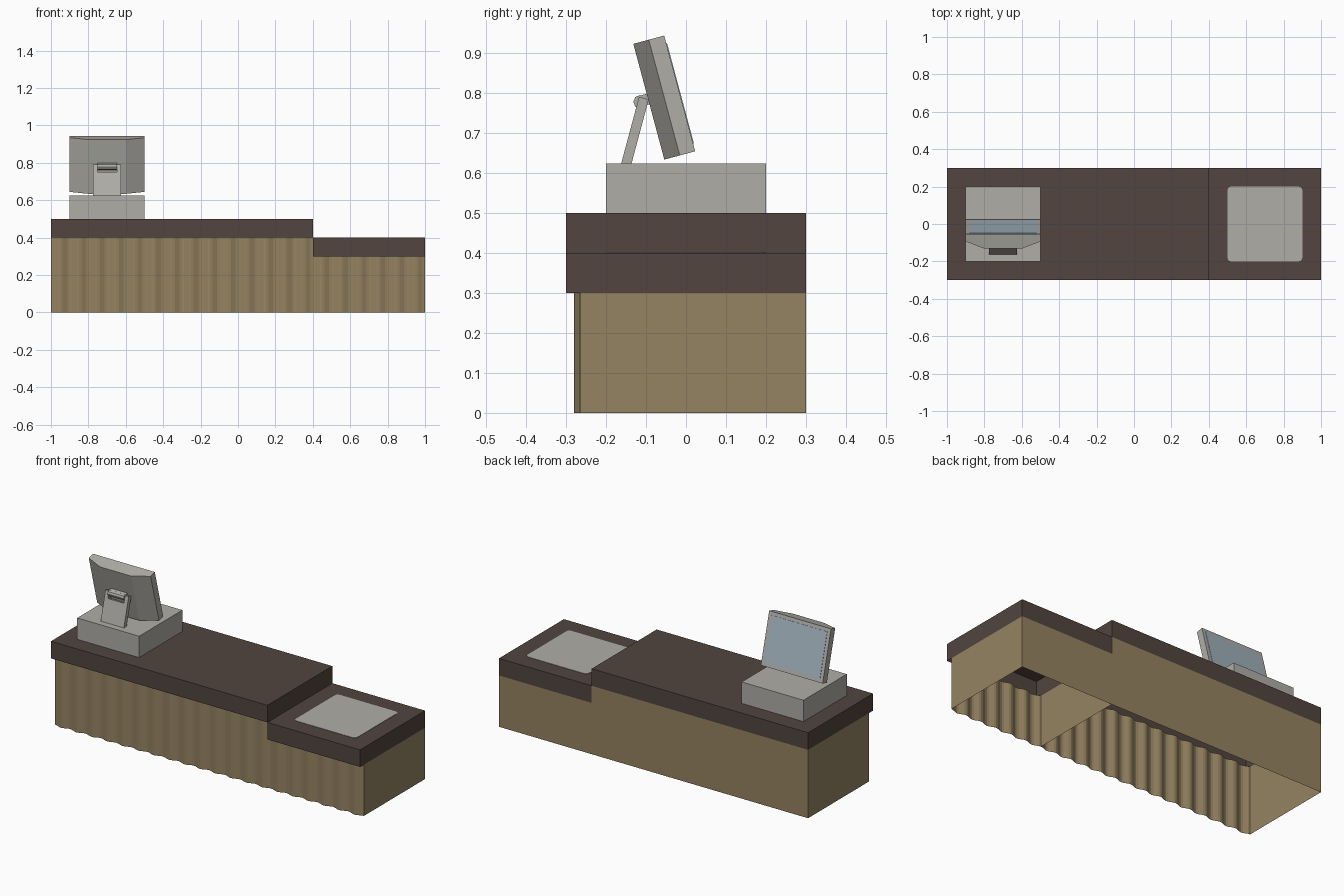
import bpy, bmesh, math

if "Cube" in bpy.data.objects:
    bpy.data.objects.remove(bpy.data.objects["Cube"])


def material(name, rgb):
    m = bpy.data.materials.new(name)
    m.diffuse_color = (*rgb, 1)
    m.use_nodes = True
    m.node_tree.nodes["Principled BSDF"].inputs["Base Color"].default_value = m.diffuse_color
    return m


BROWN = material("dark_brown", (0.085, 0.060, 0.050))
WOOD = material("tan_wood", (0.30, 0.227, 0.119))
GREY = material("light_grey", (0.43, 0.423, 0.39))
BLUE = material("screen_blue", (0.36, 0.45, 0.51))


def prism(name, outline, z0, z1, mat, loc=(0, 0, 0), rot=(0, 0, 0),
          top=True, bottom=True, closed=True):
    """Extrude a counter-clockwise xy outline from z0 to z1."""
    bm = bmesh.new()
    lo = [bm.verts.new((x, y, z0)) for x, y in outline]
    hi = [bm.verts.new((x, y, z1)) for x, y in outline]
    n = len(outline)
    for i in range(n if closed else n - 1):
        j = (i + 1) % n
        bm.faces.new((lo[i], lo[j], hi[j], hi[i]))
    if top:
        bm.faces.new(hi)
    if bottom:
        bm.faces.new(lo[::-1])
    me = bpy.data.meshes.new(name)
    bm.to_mesh(me)
    bm.free()
    me.materials.append(mat)
    ob = bpy.data.objects.new(name, me)
    ob.location, ob.rotation_euler = loc, rot
    bpy.context.collection.objects.link(ob)
    return ob


def rect(x0, x1, y0, y1):
    return [(x0, y0), (x1, y0), (x1, y1), (x0, y1)]


def wavy_front(x0, x1, waves, seg=8):
    n = waves * seg
    return [(x0 + (x1 - x0) * i / n,
             -0.265 - 0.0075 * (1 - math.cos(2 * math.pi * i / seg)))
            for i in range(n + 1)]


# Hollow cabinets with corrugated fronts, open underneath
prism("tall_cabinet", wavy_front(-1, 0.4, 14) + [(0.4, 0.3), (-1, 0.3)],
      0, 0.4, WOOD, top=False, bottom=False)
prism("low_cabinet", wavy_front(0.4, 1, 6) + [(1, 0.3), (0.4, 0.3)],
      0, 0.3, WOOD, top=False, bottom=False, closed=False)

# Worktops, hollow from below
prism("tall_worktop", rect(-1, 0.4, -0.3, 0.3), 0.4, 0.5, BROWN, bottom=False)
prism("low_worktop", rect(0.401, 1, -0.3, 0.3), 0.3, 0.4, BROWN, bottom=False)

# Scanner plate with rounded corners
r = 0.02
plate = [(0.7 + sx * (0.2 - r) + r * math.cos(a), sy * (0.2 - r) + r * math.sin(a))
         for k, (sx, sy) in enumerate([(1, 1), (-1, 1), (-1, -1), (1, -1)])
         for a in [math.radians(90 * k + 30 * s) for s in range(4)]]
prism("scanner_plate", plate, 0.399, 0.402, GREY)

# Register drawer box
prism("register_box", rect(-0.9, -0.5, -0.2, 0.2), 0.5, 0.625, GREY)

# Tilted monitor: tapered back, screen facing the cashier (+y)
tilt = (math.radians(15), 0, 0)
pos = (-0.7, 0.023, 0.655)
prism("monitor", [(-0.2, -0.04), (-0.1, -0.08), (0.1, -0.08), (0.2, -0.04),
                  (0.2, 0), (-0.2, 0)], 0, 0.3, GREY, pos, tilt)
prism("screen", rect(-0.18, 0.18, -0.001, 0.002), 0.02, 0.28, BLUE, pos, tilt)

# Stand arm with two prongs holding the hinge
lean = (math.radians(-15), 0, 0)
foot = (-0.7, -0.15, 0.622)
prism("stand_arm", rect(-0.075, 0.075, -0.0125, 0.0125), 0, 0.13, GREY, foot, lean)
for side, x in (("left", -0.0635), ("right", 0.0635)):
    prism("stand_prong_" + side, rect(x - 0.0115, x + 0.0115, -0.0125, 0.0125),
          0.13, 0.172, GREY, foot, lean)

# Hinge barrel (axis along x) and link to the monitor back
barrel = [(0.017 * math.cos(math.pi * k / 4), 0.017 * math.sin(math.pi * k / 4))
          for k in range(8)]
prism("hinge_barrel", barrel, -0.052, 0.052, GREY, (-0.7, -0.115, 0.779),
      (0, math.radians(90), 0))
prism("hinge_link", rect(-0.052, 0.052, -0.002, 0.032), -0.012, 0.015, GREY,
      (-0.7, -0.115, 0.779), tilt)
